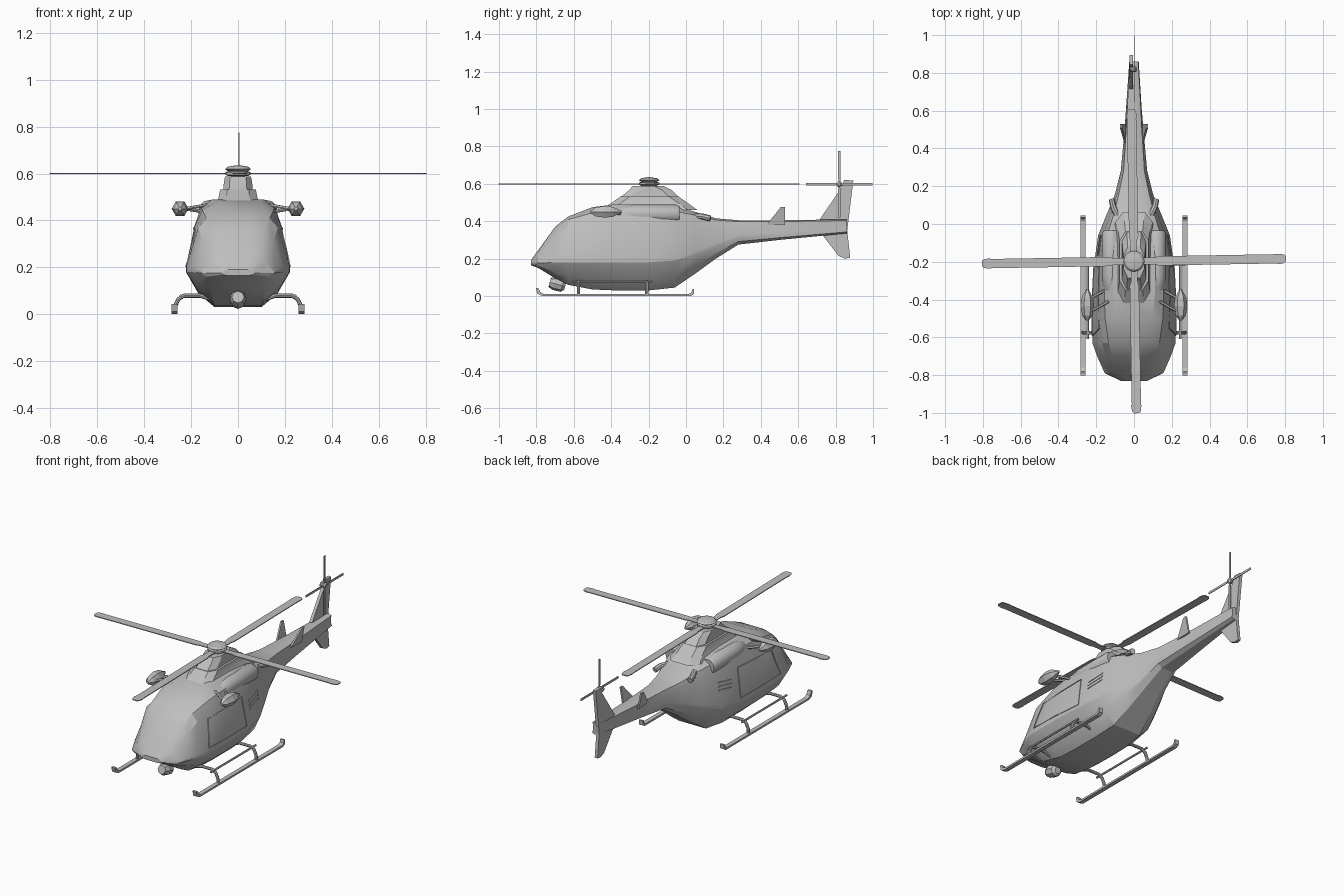
import bpy, bmesh, math
from mathutils import Vector, Matrix
from mathutils.bvhtree import BVHTree

if "Cube" in bpy.data.objects:
    bpy.data.objects.remove(bpy.data.objects["Cube"], do_unlink=True)

grey = bpy.data.materials.new("plain grey")
grey.use_nodes = True
grey.diffuse_color = (0.52, 0.52, 0.52, 1)
grey.node_tree.nodes["Principled BSDF"].inputs["Base Color"].default_value = grey.diffuse_color
SIDES = (("left", 1), ("right", -1))


def finish(name, bm, smooth=25):
    bmesh.ops.recalc_face_normals(bm, faces=bm.faces[:])
    mesh = bpy.data.meshes.new(name)
    bm.to_mesh(mesh)
    bm.free()
    mesh.materials.append(grey)
    ob = bpy.data.objects.new(name, mesh)
    bpy.context.collection.objects.link(ob)
    if smooth:
        bpy.ops.object.select_all(action='DESELECT')
        ob.select_set(True)
        bpy.context.view_layer.objects.active = ob
        bpy.ops.object.shade_smooth_by_angle(angle=math.radians(smooth))
    return ob


def loft(name, rings, smooth=25):
    """Skin a list of equal closed rings and cap both ends."""
    bm = bmesh.new()
    vs = [[bm.verts.new(p) for p in r] for r in rings]
    n = len(vs[0])
    for a, b in zip(vs, vs[1:]):
        for i in range(n):
            j = (i + 1) % n
            bm.faces.new((a[i], a[j], b[j], b[i]))
    bm.faces.new(vs[0])
    bm.faces.new(vs[-1])
    return finish(name, bm, smooth)


def turned(name, profile, place, sides=16, smooth=25):
    """Lathe (radius, height) pairs about local z, then place."""
    angles = [2 * math.pi * i / sides for i in range(sides)]
    return loft(name, [[place @ Vector((r * math.cos(a), r * math.sin(a), h))
                        for a in angles] for r, h in profile], smooth)


def rod(name, path, radius, sides=8):
    """Round bar along a path, with mitred rings."""
    pts = [Vector(p) for p in path]
    rings = []
    for i, p in enumerate(pts):
        d = (pts[min(i + 1, len(pts) - 1)] - pts[max(i - 1, 0)]).normalized()
        q = d.to_track_quat('Z', 'Y')
        rings.append([p + q @ Vector((radius * math.cos(t), radius * math.sin(t), 0))
                      for t in (2 * math.pi * k / sides for k in range(sides))])
    return loft(name, rings, 40)


def slab(name, outline, x0, x1):
    """Extrude a (y, z) outline across x."""
    return loft(name, [[(x, y, z) for y, z in outline] for x in (x0, x1)], 0)


# Fuselage and tail boom: y, belly z/w, waist z/w, shoulder z/w, roof z/w
stations = [
    (-.83, .165, .04, .175, .07, .185, .06, .19, .04),
    (-.79, .15, .09, .175, .155, .22, .12, .245, .05),
    (-.70, .095, .11, .18, .195, .31, .15, .37, .06),
    (-.63, .06, .11, .18, .22, .37, .17, .425, .08),
    (-.50, .035, .1, .18, .222, .375, .185, .475, .1),
    (-.38, .03, .1, .18, .22, .38, .185, .49, .11),
    (-.20, .03, .1, .18, .21, .385, .18, .49, .11),
    (-.06, .045, .09, .19, .19, .39, .165, .48, .1),
    (.05, .12, .07, .22, .145, .39, .125, .45, .07),
    (.16, .2, .05, .265, .1, .385, .09, .415, .05),
    (.28, .275, .035, .315, .07, .38, .06, .405, .03),
    (.50, .3, .025, .33, .05, .38, .043, .405, .02),
    (.86, .335, .01, .355, .02, .39, .018, .41, .008)]
rings = []
for y, zb, wb, zw, ww, zs, ws, zt, wt in stations:
    half = [(wb, zb), ((wb + ww) / 2 + .01, zb + (zw - zb) * .4), (ww, zw),
            (ww, zw + (zs - zw) * .13), (ws, zs),
            ((ws + wt) / 2 + .01, zs + (zt - zs) * .7), (wt, zt)]
    rings.append([(w, y, z) for w, z in half] + [(-w, y, z) for w, z in reversed(half)])
hull = loft("fuselage", rings, 22)

# Cowling and mast fairing in two steps
def fairing(name, levels):
    loft(name, [[(sx * w * k, y, z) for sx, y, k in
                 ((-1, f, .6), (1, f, .6), (1, f + .05, 1), (1, b - .05, 1),
                  (1, b, .6), (-1, b, .6), (-1, b - .05, 1), (-1, f + .05, 1))]
                for z, f, b, w in levels], 20)

fairing("engine_cowling", [(.46, -.46, .06, .1), (.49, -.41, .02, .085), (.532, -.35, -.04, .076)])
fairing("mast_fairing", [(.52, -.36, -.03, .064), (.565, -.305, -.075, .06), (.588, -.285, -.12, .055)])

# Thin raised panels laid on the hull sides
tree = BVHTree.FromObject(hull, bpy.context.evaluated_depsgraph_get())

def hull_panel(name, s, corners, lift=.004):
    rings = [[], []]
    for y, z in corners:
        hit = tree.ray_cast(Vector((s, y, z)), Vector((-s, 0, 0)))[0]
        for ring, off in zip(rings, (-.004, lift)):
            ring.append((hit.x + s * off, y, z))
    loft(name, rings, 0)

def strip(name, s, a, b, width=.004):
    d = (Vector(b) - Vector(a)).normalized() * width / 2
    n = Vector((-d.y, d.x))
    hull_panel(name, s, [Vector(a) + n, Vector(b) + n, Vector(b) - n, Vector(a) - n])

door = [(-.59, .21), (-.55, .36), (-.23, .372), (-.22, .2)]
for side, s in SIDES:
    for i in range(3):
        z = .28 + i * .022
        strip(f"{side}_vent_{i}", s, (-.165, z), (-.06, z + .018), .008)
    for i in range(4):
        a, b = Vector(door[i]), Vector(door[(i + 1) % 4])
        mid = (a + b) / 2
        strip(f"{side}_door_seam_{i}a", s, a, mid)
        strip(f"{side}_door_seam_{i}b", s, mid, b)

    # Engine nacelle and exhaust
    sides = 12
    nacelle = []
    for y, r in ((-.38, .018), (-.35, .04), (-.28, .05), (-.05, .05), (-.035, .042)):
        nacelle.append([(s * .12 + r * math.cos(t), y, .438 + r * math.sin(t))
                        for t in (2 * math.pi * k / sides for k in range(sides))])
    loft(f"{side}_engine_nacelle", nacelle, 35)
    rod(f"{side}_exhaust_pipe", [(s * .08, .03, .43), (s * .11, .09, .425), (s * .118, .13, .415)], .016)

    # Pointed side pod on two struts
    pod_at = Matrix.Translation((s * .247, -.51, .45)) @ Matrix.Rotation(-math.pi / 2, 4, 'X')
    turned(f"{side}_side_pod", [(.008, 0), (.027, .025), (.036, .075), (.03, .12), (.006, .165)],
           pod_at, 6, 0)
    for i, y in enumerate((-.46, -.39)):
        rod(f"{side}_pod_strut_{i}", [(s * .135, y + .05, .465 - i * .03), (s * .225, y, .45)], .008, 6)

    # Landing skid with upturned ends
    path = [(-.795, .04), (-.785, .018), (-.765, .002), (.02, .002), (.034, .015), (.037, .035)]
    outer = [(-.803, .043), (-.795, .012), (-.77, -.0), (.025, 0), (.042, .01), (.044, .037)]
    inner = [(-.79, .043), (-.78, .022), (-.76, .011), (.015, .011), (.03, .02), (.034, .037)]
    slab(f"{side}_skid", outer + inner[::-1], s * .258, s * .284)
    for end, y in (("front", -.575), ("rear", -.21)):
        rod(f"{side}_{end}_skid_leg", [(s * .1, y, .06), (s * .16, y, .079), (s * .23, y, .079),
                                       (s * .254, y, .065), (s * .268, y, .035), (s * .27, y, .006)], .009)
    rod(f"{side}_step_bar", [(s * .245, -.61, .078), (s * .245, -.18, .078)], .006, 6)

    # Small upright fin on the boom, leaning outward
    fin = [(.43, .38, .046), (.508, .477, .068), (.528, .477, .068), (.53, .38, .05)]
    loft(f"{side}_boom_fin", [[(s * (x + t), y, z) for y, z, x in fin] for t in (-.004, .006)], 0)

# Camera turret under the nose
turned("nose_camera", [(.02, -.04), (.034, -.025), (.036, .02), (.026, .045)],
       Matrix.Translation((0, -.685, .062)) @ Matrix.Rotation(math.radians(75), 4, 'X'), 8, 0)

# Tail fin
slab("tail_fin", [(.715, .41), (.835, .585), (.845, .62), (.895, .618), (.885, .54), (.862, .35),
                  (.878, .205), (.85, .2), (.815, .215), (.715, .345)], -.024, -.005)

# Main rotor
hub = Matrix.Translation((0, -.197, 0))
turned("rotor_mast", [(.03, .575), (.03, .618)], hub, 12)
turned("rotor_hub", [(.042, .589), (.054, .595), (.054, .606), (.04, .611)], hub, 12)
turned("rotor_cap", [(.045, .612), (.055, .619), (.045, .629), (.012, .635)], hub, 16)

def blade(name, place, outline, thick):
    """Flat blade: (distance, chord start, chord end) stations."""
    loft(name, [[place @ Vector(p) for p in ((r, a, -thick), (r, b, -thick), (r, b, thick), (r, a, thick))]
                for r, a, b in outline], 0)

for i in range(4):
    turn = Matrix.Translation((0, -.197, .6)) @ Matrix.Rotation(math.radians(1 + 90 * i), 4, 'Z')
    blade(f"main_blade_{i}", turn, [(.03, -.018, .018), (.11, -.018, .018), (.13, -.025, .024),
                                    (.755, -.025, .024), (.765, -.029, .026), (.795, -.024, .022),
                                    (.805, -.015, .012)], .0025)
    # Tail rotor blade
    spin = (Matrix.Translation((.004, .82, .597)) @ Matrix.Rotation(math.pi / 2, 4, 'Y')
            @ Matrix.Rotation(math.pi / 2 * i, 4, 'Z'))
    blade(f"tail_blade_{i}", spin, [(.008, -.004, .004), (.03, -.007, .006), (.178, -.007, .006)], .002)
turned("tail_rotor_hub", [(.014, -.02), (.016, .008), (.008, .016)],
       Matrix.Translation((0, .82, .597)) @ Matrix.Rotation(math.pi / 2, 4, 'Y'), 10)
